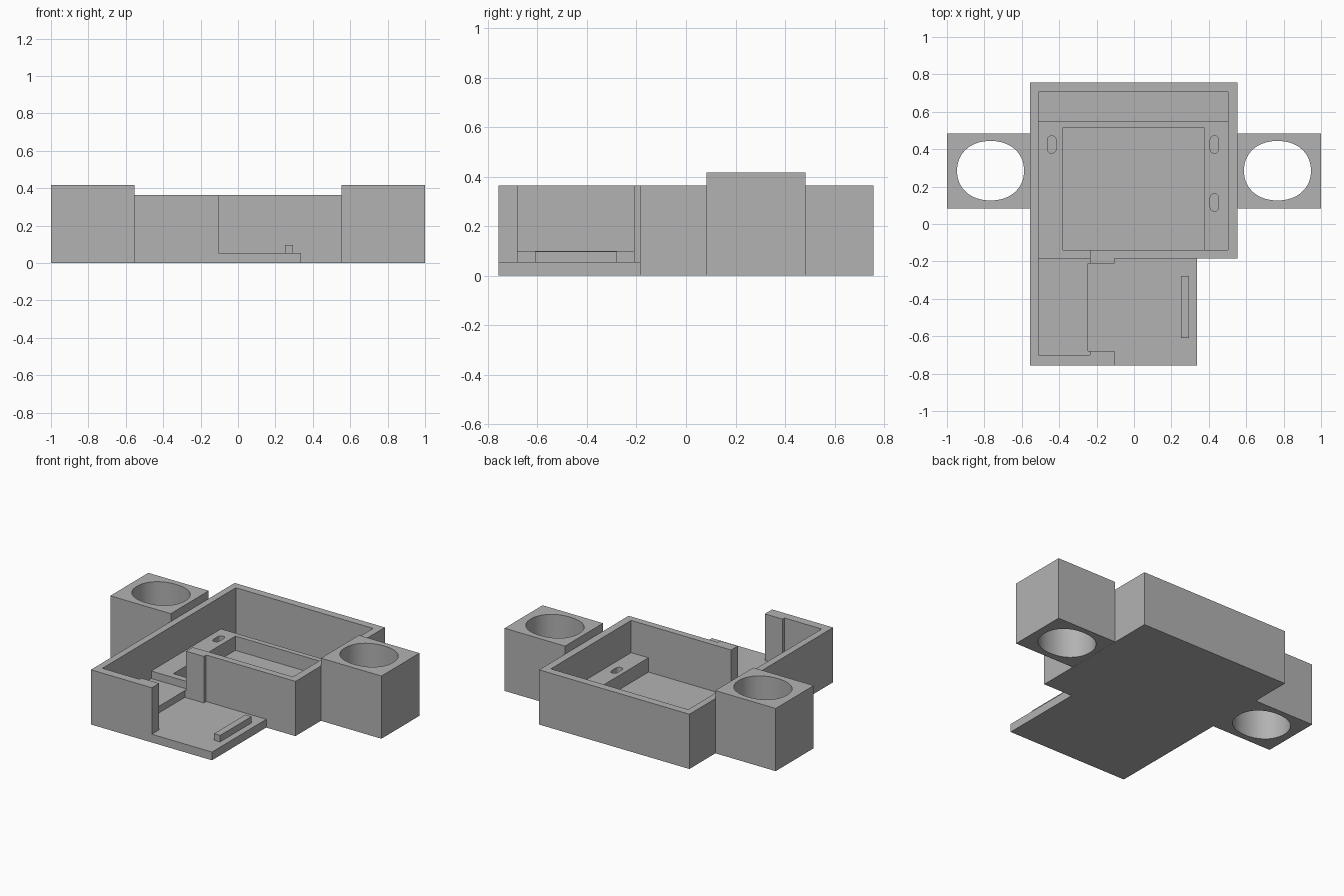
import bpy, bmesh, math

old = bpy.data.objects.get("Cube")
if old:
    bpy.data.objects.remove(old, do_unlink=True)

grey = bpy.data.materials.new("plain grey")
grey.use_nodes = True
grey.diffuse_color = (0.45, 0.45, 0.45, 1)
grey.node_tree.nodes["Principled BSDF"].inputs["Base Color"].default_value = grey.diffuse_color


def prism(name, points, z0, z1):
    """Extrude a plan outline (counter-clockwise) from z0 to z1."""
    bm = bmesh.new()
    face = bm.faces.new([bm.verts.new((x, y, z0)) for x, y in points])
    top = bmesh.ops.extrude_face_region(bm, geom=[face])["geom"]
    for v in top:
        if isinstance(v, bmesh.types.BMVert):
            v.co.z = z1
    bmesh.ops.recalc_face_normals(bm, faces=bm.faces)
    mesh = bpy.data.meshes.new(name)
    bm.to_mesh(mesh)
    bm.free()
    mesh.materials.append(grey)
    obj = bpy.data.objects.new(name, mesh)
    bpy.context.collection.objects.link(obj)
    return obj


def rect(x0, y0, x1, y1):
    return [(x0, y0), (x1, y0), (x1, y1), (x0, y1)]


def cut(obj, points, z0, z1=0.6):
    """Cut a prism out of the object and discard the cutter."""
    cutter = prism("cutter", points, z0, z1)
    cutter.hide_render = True
    mod = obj.modifiers.new("cut", "BOOLEAN")
    mod.operation = "DIFFERENCE"
    mod.solver = "EXACT"
    mod.object = cutter
    bpy.context.view_layer.objects.active = obj
    bpy.ops.object.modifier_apply(modifier=mod.name)
    bpy.data.objects.remove(cutter, do_unlink=True)


def slot(cx, cy, r=0.023, half=0.024, n=8):
    """Upright rounded slot outline."""
    pts = []
    for side in (0, 1):
        for i in range(n + 1):
            a = math.pi * (side + i / n)
            pts.append((cx + r * math.cos(a), cy + r * math.sin(a) + (half, -half)[side]))
    return pts


def rounded_hole(cx, cy, rx, ry, n=64):
    """Slightly squared oval outline."""
    power = 2 / 2.15
    pts = []
    for i in range(n):
        a = math.tau * i / n
        c, s = math.cos(a), math.sin(a)
        pts.append((cx + rx * math.copysign(abs(c) ** power, c),
                    cy + ry * math.copysign(abs(s) ** power, s)))
    return pts


FLOOR, PAD, LEDGE, RIM = 0.055, 0.1, 0.15, 0.365
L, R, BACK = -0.51, 0.503, 0.705          # inner wall faces
STEP, OPEN = -0.235, -0.105               # jambs of the front opening
WALL = -0.185                             # outer face of the front wall

# Housing block with its front extension
housing = prism("housing", [(-0.555, -0.757), (0.338, -0.757), (0.338, WALL),
                            (0.553, WALL), (0.553, 0.757), (-0.555, 0.757)], 0, RIM)

# Interior down to the ledge, leaving the walls and thick jambs
cut(housing, [(L, -0.7), (STEP, -0.7), (STEP, -0.68), (OPEN, -0.68), (OPEN, -0.8),
              (0.4, -0.8), (0.4, WALL), (OPEN, WALL), (OPEN, -0.21), (STEP, -0.21),
              (STEP, -0.14), (R, -0.14), (R, BACK), (L, BACK)], LEDGE)

# Open front tray
cut(housing, [(-0.245, -0.68), (OPEN, -0.68), (OPEN, -0.8), (0.4, -0.8), (0.4, WALL),
              (OPEN, WALL), (OPEN, -0.21), (-0.245, -0.21)], FLOOR)

# Raised pad, back gutter, main pocket and blind slots
cut(housing, [(L, -0.7), (STEP, -0.7), (STEP, WALL), (L, WALL)], PAD)
cut(housing, rect(L, 0.55, R, BACK), FLOOR)
cut(housing, rect(-0.38, -0.14, 0.375, 0.515), FLOOR)
for x, y in ((-0.44, 0.425), (0.43, 0.425), (0.43, 0.115)):
    cut(housing, slot(x, y), PAD)

# Small stop bar on the tray
prism("stop_bar", rect(0.25, -0.61, 0.295, -0.278), FLOOR, 0.098)

# Mounting ears with through holes
for side, name in ((-1, "right_ear"), (1, "left_ear")):
    x0, x1 = sorted((side * 1.0, side * 0.554))
    ear = prism(name, rect(x0, 0.083, x1, 0.483), 0, 0.418)
    cut(ear, rounded_hole(side * 0.767, 0.285, 0.179, 0.159), -0.1)
    bpy.ops.object.select_all(action="DESELECT")
    ear.select_set(True)
    bpy.context.view_layer.objects.active = ear
    bpy.ops.object.shade_smooth_by_angle(angle=math.radians(30))
